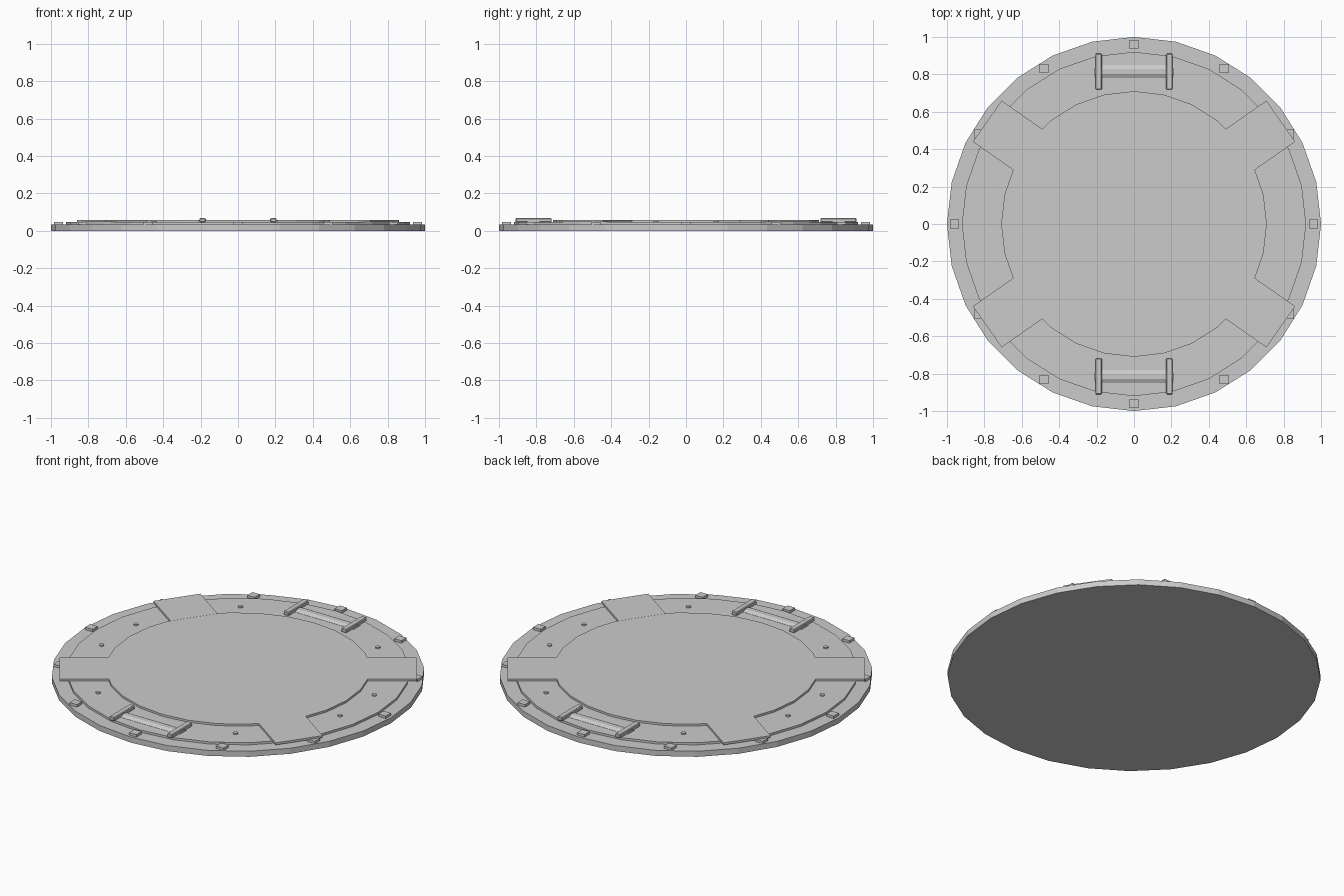
import bpy
from math import radians, sin, cos

if "Cube" in bpy.data.objects:
    bpy.data.objects.remove(bpy.data.objects["Cube"])

BASE, RING, TOP = 0.033, 0.046, 0.058


def disc(name, r, z0, z1, x=0, y=0, sides=28):
    bpy.ops.mesh.primitive_cylinder_add(vertices=sides, radius=r, depth=z1 - z0,
                                        location=(x, y, (z0 + z1) / 2))
    o = bpy.context.object
    o.name = name
    return o


def box(name, x, y, z0, z1, sx, sy, angle=0, bevel=0):
    bpy.ops.mesh.primitive_cube_add(size=1, location=(x, y, (z0 + z1) / 2),
                                    rotation=(0, 0, radians(angle)))
    o = bpy.context.object
    o.name = name
    o.scale = (sx, sy, z1 - z0)
    bpy.ops.object.transform_apply(location=False, rotation=False, scale=True)
    if bevel:
        m = o.modifiers.new("bevel", 'BEVEL')
        m.width = bevel
        m.segments = 1
    return o


# stepped round plate
disc("base_plate", 1.0, 0, BASE)
disc("raised_ring", 0.92, BASE - 0.002, RING)
disc("centre_disc", 0.71, RING - 0.002, TOP)

# small square lugs around the rim
for i in range(12):
    a = radians(30 * i)
    box("rim_lug", 0.96 * cos(a), 0.96 * sin(a), BASE - 0.001, 0.048, 0.048, 0.048)

# four square pads, turned to face outwards
for sx in (-1, 1):
    for sy in (-1, 1):
        box("square_pad", 0.675 * sx, 0.473 * sy, RING, TOP + 0.0005,
            0.268, 0.268, 35 * sx * sy)

# round bolts on the ring
for bx, by in ((0.78, 0.16), (0.45, 0.665)):
    for sx in (-1, 1):
        for sy in (-1, 1):
            disc("bolt", 0.013, RING - 0.001, 0.053, bx * sx, by * sy, 12)

# two handles: end bars joined by a low eight-sided rod
for sy in (-1, 1):
    for sx in (-1, 1):
        box("handle_end_bar", 0.189 * sx, 0.815 * sy, RING - 0.001, 0.068,
            0.034, 0.192, bevel=0.004)
    bpy.ops.mesh.primitive_cylinder_add(vertices=8, radius=0.037, depth=0.42,
                                        location=(0, 0.815 * sy, 0.04))
    rod = bpy.context.object
    rod.name = "handle_rod"
    rod.rotation_euler = (radians(22.5), radians(90), 0)
    # turn the mesh so a flat faces up, then flatten it
    rod.rotation_euler = (0, 0, radians(22.5))
    bpy.ops.object.transform_apply(location=False, rotation=True, scale=False)
    rod.rotation_euler = (0, radians(90), 0)
    bpy.ops.object.transform_apply(location=False, rotation=True, scale=False)
    rod.scale = (1, 1, 0.5)
    bpy.ops.object.transform_apply(location=False, rotation=False, scale=True)
